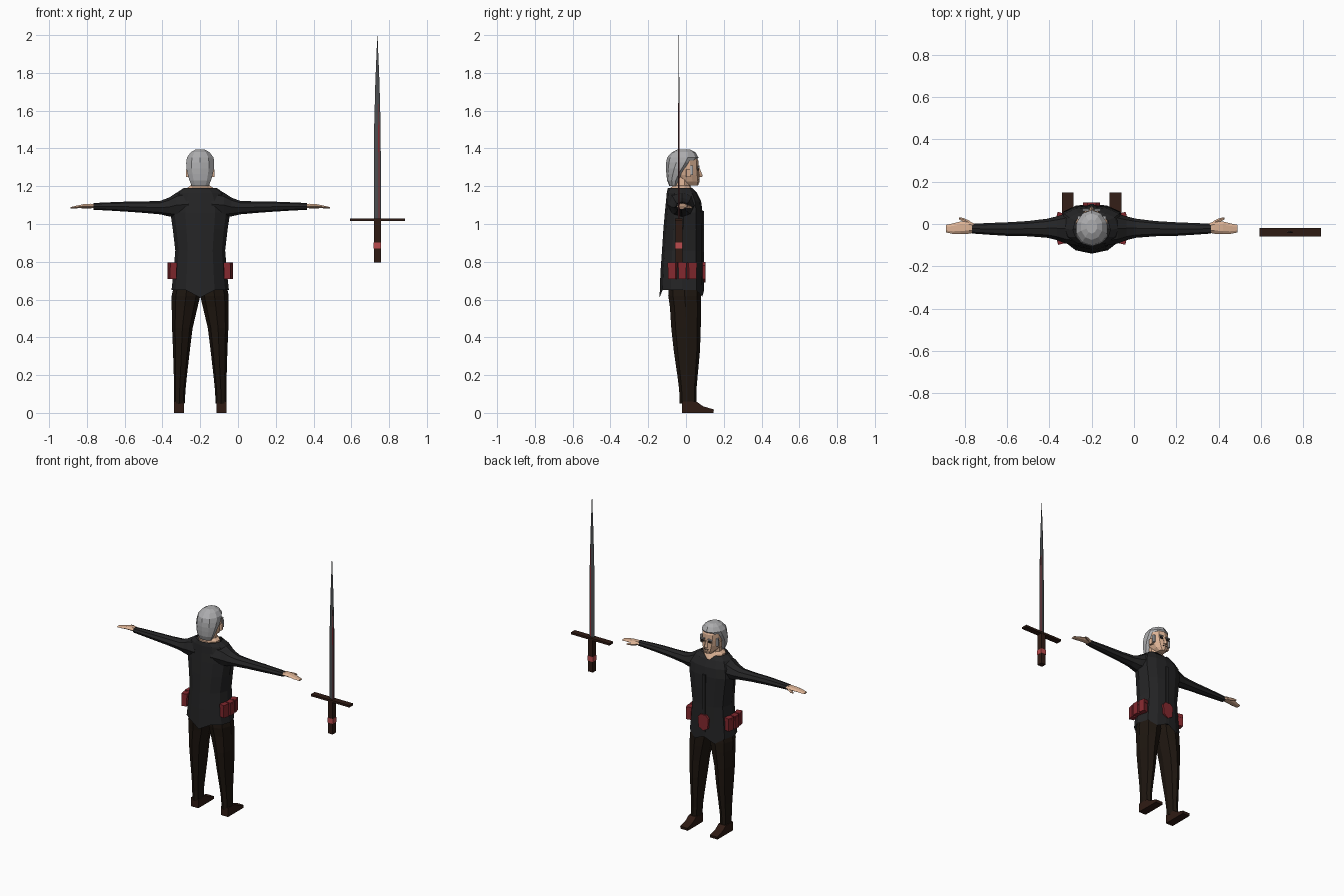
import bpy, bmesh
from math import sin, cos, pi, copysign
from mathutils import Matrix, Vector

CX = -0.2  # centre line of the figure, which faces +y


def material(name, rgb):
    m = bpy.data.materials.new(name)
    m.diffuse_color = (*rgb, 1)
    return m


CLOTH = material("charcoal_cloth", (0.018, 0.018, 0.019))
TROUSER = material("dark_trouser", (0.013, 0.008, 0.005))
LEATHER = material("leather", (0.028, 0.011, 0.007))
SKIN = material("skin", (0.72, 0.45, 0.30))
HAIR = material("hair", (0.42, 0.42, 0.43))
RED = material("red_leather", (0.23, 0.022, 0.028))
STEEL = material("dark_steel", (0.07, 0.075, 0.08))
DARK = material("dark_detail", (0.03, 0.025, 0.022))


def finish(name, bm, mat):
    bmesh.ops.recalc_face_normals(bm, faces=bm.faces[:])
    me = bpy.data.meshes.new(name)
    bm.to_mesh(me)
    bm.free()
    ob = bpy.data.objects.new(name, me)
    me.materials.append(mat)
    bpy.context.collection.objects.link(ob)
    return ob


def loft(name, rings, mat, caps=True):
    bm = bmesh.new()
    vs = [[bm.verts.new(p) for p in r] for r in rings]
    n = len(vs[0])
    for a, b in zip(vs, vs[1:]):
        for i in range(n):
            j = (i + 1) % n
            bm.faces.new((a[i], a[j], b[j], b[i]))
    if caps:
        bm.faces.new(vs[0])
        bm.faces.new(vs[-1])
    return finish(name, bm, mat)


def level(z, x0, x1, y0, y1, n=10, front=1.0):
    """Horizontal ring; 'front' below 1 flattens the +y half."""
    pts = []
    for i in range(n):
        a = 2 * pi * i / n - pi / 2
        s = sin(a)
        s = copysign(abs(s) ** (front if s > 0 else 1), s)
        pts.append(Vector(((x0 + x1) / 2 + cos(a) * (x1 - x0) / 2,
                           (y0 + y1) / 2 + s * (y1 - y0) / 2, z)))
    return pts


def body(rows, n=10, front=1.0):
    return [level(z, CX - r, CX + r, a, b, n, front) for z, r, a, b in rows]


def box(name, loc, size, mat, rot=0, axis='Z'):
    bm = bmesh.new()
    bmesh.ops.create_cube(bm, size=1, matrix=Matrix.Translation(loc)
                          @ Matrix.Rotation(rot, 4, axis) @ Matrix.Diagonal((*size, 1)))
    return finish(name, bm, mat)


def prism(name, pts, offset, mat):
    """Extrude a flat outline along an offset vector."""
    off = Vector(offset)
    return loft(name, [[Vector(p) for p in pts], [Vector(p) + off for p in pts]], mat)


# Coat with pointed back tail, split front tails and V neckline
coat = body([(0.65, 0.152, -0.14, 0.096), (0.75, 0.141, -0.135, 0.092),
             (0.86, 0.132, -0.127, 0.09), (0.97, 0.145, -0.12, 0.09),
             (1.06, 0.158, -0.112, 0.088), (1.12, 0.15, -0.106, 0.08),
             (1.165, 0.125, -0.102, 0.058), (1.19, 0.088, -0.096, 0.04)], 12, 0.6)
coat[0][0].z = 0.61
for i in (5, 7):
    coat[0][i].z = 0.615
coat[-1][6].z, coat[-1][6].y = 1.145, 0.062
loft("coat", coat, CLOTH, caps=False)
box("coat_placket", (CX, 0.089, 0.86), (0.022, 0.012, 0.42), CLOTH)

# Neck and head
loft("neck", body([(1.12, 0.06, -0.07, 0.058), (1.165, 0.07, -0.085, 0.045),
                   (1.19, 0.074, -0.085, 0.03), (1.205, 0.052, -0.065, 0.022),
                   (1.26, 0.046, -0.06, 0.02)]), SKIN)
loft("head", body([(1.205, 0.026, 0.0, 0.064), (1.225, 0.044, -0.05, 0.072),
                   (1.26, 0.058, -0.07, 0.07), (1.295, 0.064, -0.08, 0.068),
                   (1.335, 0.065, -0.085, 0.066), (1.37, 0.045, -0.06, 0.045)],
                  10, 0.8), SKIN)
loft("nose", [level(1.248, CX - 0.012, CX + 0.012, 0.055, 0.085, 4),
              level(1.257, CX - 0.011, CX + 0.011, 0.055, 0.088, 4),
              level(1.298, CX - 0.006, CX + 0.006, 0.055, 0.071, 4)], SKIN)
box("mouth", (CX, 0.068, 1.234), (0.03, 0.008, 0.004), DARK)

# Hair sweeps from the fringe down to the nape
loft("hair", body([(1.20, 0.046, -0.088, -0.045), (1.23, 0.06, -0.1, -0.03),
                   (1.265, 0.07, -0.104, -0.005), (1.295, 0.077, -0.106, 0.022),
                   (1.325, 0.078, -0.105, 0.05), (1.352, 0.074, -0.1, 0.066),
                   (1.38, 0.052, -0.075, 0.05), (1.394, 0.026, -0.045, 0.022)]), HAIR)

for s, side in ((-1, "left"), (1, "right")):
    def X(d):
        return CX + s * d

    # Face details and sideburns
    box(side + "_eyebrow", (X(0.027), 0.066, 1.303), (0.03, 0.01, 0.007), HAIR, s * 0.15, 'Y')
    box(side + "_eye", (X(0.026), 0.066, 1.289), (0.022, 0.008, 0.01), DARK)
    box(side + "_ear", (X(0.066), 0.012, 1.268), (0.014, 0.022, 0.04), SKIN, s * 0.25)
    box(side + "_sideburn", (X(0.06), 0.03, 1.285), (0.014, 0.016, 0.05), HAIR)

    # Sleeve: rings along x as (distance, y, z, half depth, half height)
    def along(rows, n=8):
        return [[Vector((X(d), y + ry * cos(2 * pi * i / n), z + rz * sin(2 * pi * i / n)))
                 for i in range(n)] for d, y, z, ry, rz in rows]
    loft(side + "_sleeve", along([
        (0.06, -0.025, 1.105, 0.078, 0.075), (0.125, -0.022, 1.1, 0.07, 0.066),
        (0.165, -0.02, 1.09, 0.056, 0.05), (0.21, -0.02, 1.087, 0.045, 0.036),
        (0.30, -0.022, 1.089, 0.036, 0.03), (0.40, -0.024, 1.092, 0.032, 0.026),
        (0.48, -0.023, 1.093, 0.028, 0.022), (0.565, -0.022, 1.093, 0.023, 0.018)]), CLOTH)
    # Hand and thumb
    loft(side + "_hand", along([
        (0.55, -0.02, 1.094, 0.02, 0.013), (0.58, -0.016, 1.096, 0.03, 0.013),
        (0.62, -0.018, 1.095, 0.03, 0.011), (0.655, -0.022, 1.09, 0.025, 0.008),
        (0.688, -0.022, 1.085, 0.018, 0.005)], 6), SKIN)
    loft(side + "_thumb", along([
        (0.575, 0.0, 1.092, 0.014, 0.01), (0.605, 0.018, 1.09, 0.01, 0.008),
        (0.628, 0.026, 1.088, 0.006, 0.005)], 5), SKIN)

    # Trouser leg: (z, inner, outer, back, front)
    loft(side + "_trouser_leg", [level(z, X(i), X(o), b, f, 8, 0.8) for z, i, o, b, f in (
        (0.74, 0.0, 0.125, -0.09, 0.07), (0.62, 0.0, 0.151, -0.094, 0.08),
        (0.56, 0.014, 0.151, -0.085, 0.08), (0.45, 0.04, 0.149, -0.078, 0.078),
        (0.33, 0.055, 0.144, -0.065, 0.074), (0.20, 0.07, 0.14, -0.046, 0.062),
        (0.12, 0.078, 0.14, -0.036, 0.055), (0.05, 0.082, 0.139, -0.034, 0.056))], TROUSER)
    # Boot from a side outline
    prism(side + "_boot", [(X(0.085), y, z) for y, z in (
        (-0.022, 0), (0.145, 0), (0.148, 0.018), (0.09, 0.035),
        (0.055, 0.06), (-0.022, 0.06))], (s * 0.055, 0, 0), LEATHER)

    # Three hip pouches with lids
    for k, (d, y) in enumerate(((0.148, -0.072), (0.156, -0.02), (0.15, 0.031))):
        turn = s * (1 - k) * -0.25
        box(f"{side}_pouch_{k}", (X(d), y, 0.747), (0.034, 0.042, 0.075), RED, turn)
        box(f"{side}_pouch_lid_{k}", (X(d - 0.002), y, 0.783), (0.037, 0.045, 0.025), RED, turn)

# Hexagonal belt ornament at the front
prism("belt_ornament", [(CX + x, 0.088, 0.745 + z) for x, z in (
    (-0.04, 0.035), (-0.02, 0.055), (0.02, 0.055), (0.04, 0.035), (0.034, -0.035),
    (0, -0.055), (-0.034, -0.035))], (0, 0.014, 0), RED)

# Floating sword
SX, SY = 0.738, -0.038
loft("sword_blade", [level(z, SX - w, SX + w, SY - t, SY + t, 4) for z, w, t in (
    (1.02, 0.0185, 0.004), (1.5, 0.0175, 0.0035), (1.75, 0.011, 0.0025),
    (2.0, 0.0006, 0.0005))], STEEL)
prism("blade_inlay", [(SX + x, SY - 0.0035, z) for x, z in (
    (0.006, 1.03), (0.012, 1.03), (0.011, 1.5), (0.007, 1.64), (0.004, 1.5))],
    (0, 0.007, 0), RED)
box("sword_guard", (SX, SY, 1.022), (0.29, 0.04, 0.014), LEATHER)
box("sword_grip", (SX, SY, 0.907), (0.037, 0.037, 0.222), LEATHER)
box("grip_band", (SX, SY, 0.886), (0.04, 0.04, 0.034),
    material("bright_red", (0.5, 0.07, 0.075)))
